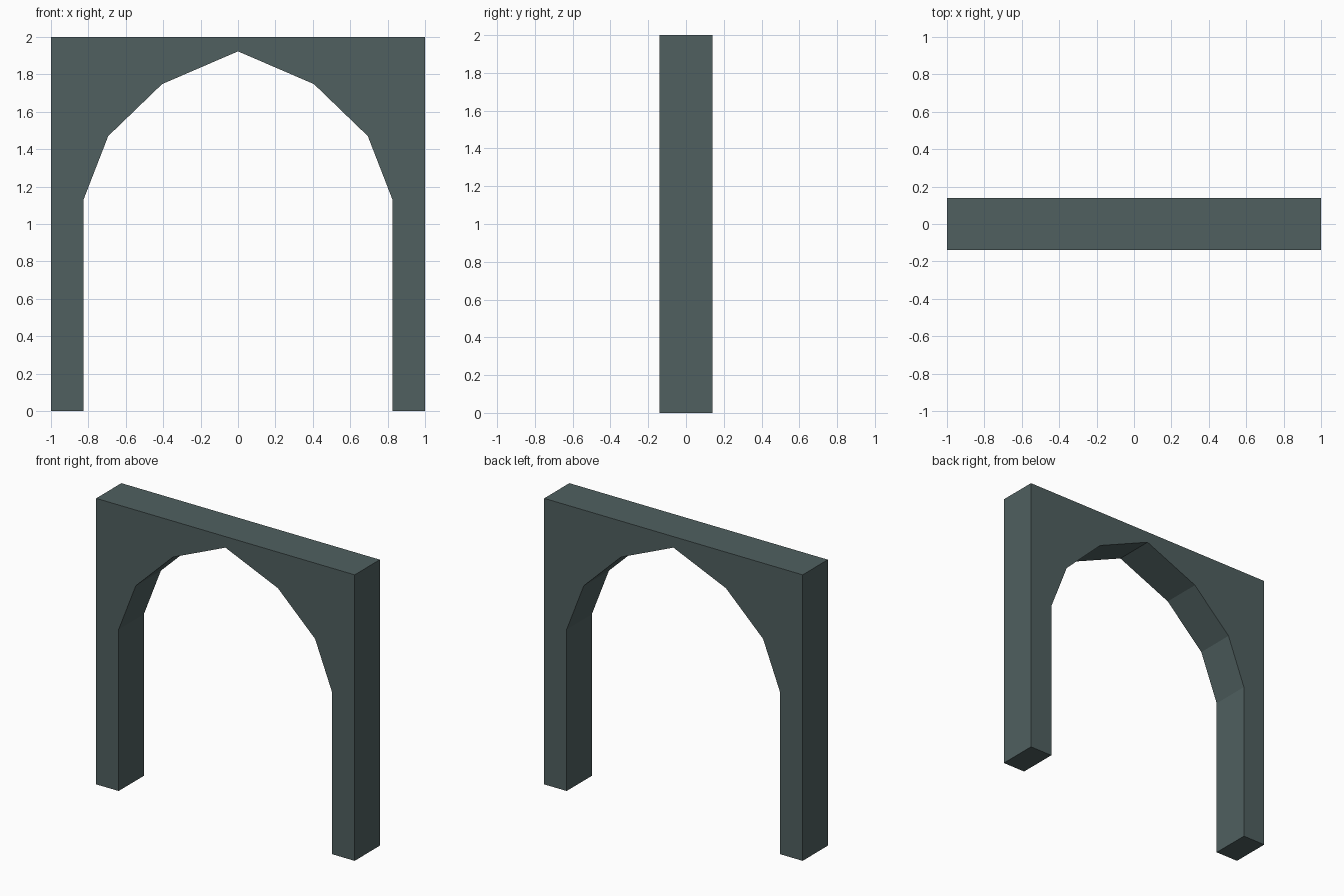
import bpy, bmesh

if "Cube" in bpy.data.objects:
    bpy.data.objects.remove(bpy.data.objects["Cube"])

HALF_DEPTH = 0.139

# Slate stone colour
stone = bpy.data.materials.new("dark slate stone")
stone.diffuse_color = (0.08, 0.117, 0.117, 1)
stone.use_nodes = True
stone.node_tree.nodes["Principled BSDF"].inputs["Base Color"].default_value = stone.diffuse_color

# Right half of the faceted arch opening, floor to crown
opening = [(0.826, 0), (0.826, 1.13), (0.694, 1.47), (0.406, 1.748)]
crown = [(0, 1.923)]
left = [(-x, z) for x, z in opening]
outline = [(-1, 0)] + left + crown + opening[::-1] + [(1, 0), (1, 2), (-1, 2)]

# Archway: outline face extruded through the wall thickness
bm = bmesh.new()
front = bm.faces.new([bm.verts.new((x, -HALF_DEPTH, z)) for x, z in outline])
extruded = bmesh.ops.extrude_face_region(bm, geom=[front], use_keep_orig=True)
back = [v for v in extruded["geom"] if isinstance(v, bmesh.types.BMVert)]
bmesh.ops.translate(bm, verts=back, vec=(0, 2 * HALF_DEPTH, 0))
bmesh.ops.recalc_face_normals(bm, faces=bm.faces)

mesh = bpy.data.meshes.new("archway")
bm.to_mesh(mesh)
bm.free()
mesh.materials.append(stone)
bpy.context.collection.objects.link(bpy.data.objects.new("archway", mesh))
